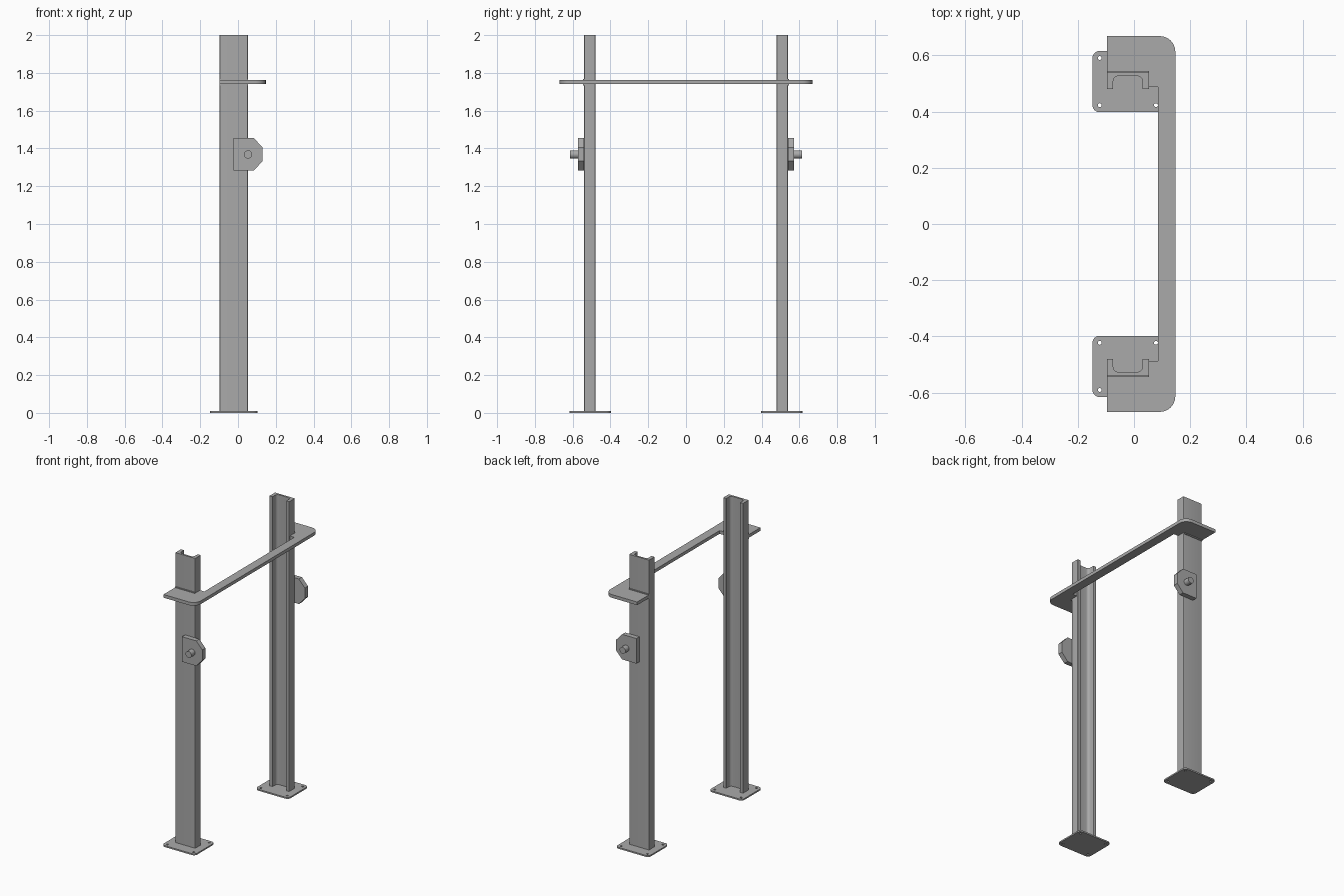
import bpy, bmesh
from math import sin, cos, tan, pi, radians
from mathutils import Vector, Matrix

cube = bpy.data.objects.get("Cube")
if cube:
    bpy.data.objects.remove(cube, do_unlink=True)

steel = bpy.data.materials.new("steel_grey")
steel.use_nodes = True
grey = (0.4, 0.4, 0.4, 1)
steel.diffuse_color = grey
steel.node_tree.nodes["Principled BSDF"].inputs["Base Color"].default_value = grey


def rounded(corners, steps=6):
    """Outline from (x, y, radius) corners, each arc tangent to its two sides."""
    out = []
    for i, (x, y, r) in enumerate(corners):
        p = Vector((x, y))
        if r == 0:
            out.append(p)
            continue
        a = (Vector(corners[i - 1][:2]) - p).normalized()
        b = (Vector(corners[(i + 1) % len(corners)][:2]) - p).normalized()
        half = a.angle(b) / 2
        centre = p + (a + b).normalized() * r / sin(half)
        start = p + a * r / tan(half) - centre
        sweep = pi - 2 * half
        if start.x * (p - centre).y - start.y * (p - centre).x < 0:
            sweep = -sweep
        for k in range(steps + 1):
            t = sweep * k / steps
            out.append(centre + Vector((start.x * cos(t) - start.y * sin(t),
                                        start.x * sin(t) + start.y * cos(t))))
    return out


def circle(x, y, r, n=16):
    return [Vector((x + r * cos(2 * pi * k / n), y + r * sin(2 * pi * k / n)))
            for k in range(n)]


def prism(name, loops, low, high, side=1, upright=False):
    """Extrude outlines (the first may have holes) along z, or along y if upright."""
    bm = bmesh.new()
    edges = []
    for loop in loops:
        vs = [bm.verts.new((p.x, p.y, low)) for p in loop]
        edges += [bm.edges.new((vs[i - 1], vs[i])) for i in range(len(vs))]
    bmesh.ops.triangle_fill(bm, edges=edges, use_beauty=True)
    top = bmesh.ops.extrude_face_region(bm, geom=bm.faces[:])["geom"]
    bmesh.ops.translate(bm, vec=(0, 0, high - low),
                        verts=[v for v in top if isinstance(v, bmesh.types.BMVert)])
    if upright:
        for v in bm.verts:
            v.co.y, v.co.z = v.co.z, v.co.y
    bmesh.ops.transform(bm, matrix=Matrix.Diagonal((1, side, 1, 1)), verts=bm.verts)
    bmesh.ops.recalc_face_normals(bm, faces=bm.faces)
    mesh = bpy.data.meshes.new(name)
    bm.to_mesh(mesh)
    bm.free()
    mesh.materials.append(steel)
    obj = bpy.data.objects.new(name, mesh)
    bpy.context.collection.objects.link(obj)
    bpy.ops.object.select_all(action="DESELECT")
    obj.select_set(True)
    bpy.context.view_layer.objects.active = obj
    bpy.ops.object.shade_smooth_by_angle(angle=radians(35))
    return obj


mid_x, mid_y = -0.022, 0.507      # centre of each foot
left, right = -0.097, 0.053       # width of each post
web, tip = 0.54, 0.48             # outer web face and flange tips

for label, side in (("front", -1), ("back", 1)):
    # foot plate with four bolt holes
    hx, hy = 0.126, 0.109
    foot = rounded([(mid_x + sx * hx, mid_y + sy * hy, 0.025)
                    for sx, sy in ((-1, -1), (1, -1), (1, 1), (-1, 1))])
    holes = [circle(mid_x + sx * 0.1, mid_y + sy * 0.084, 0.007)
             for sx in (-1, 1) for sy in (-1, 1)]
    prism(label + "_foot_plate", [foot] + holes, 0, 0.01, side)

    # channel post, open toward the middle
    channel = rounded([
        (left, tip, 0.003), (left + 0.023, tip, 0.003), (left + 0.023, web - 0.013, 0.019),
        (right - 0.023, web - 0.013, 0.019), (right - 0.023, tip, 0.003),
        (right, tip, 0.003), (right, web, 0.004), (left, web, 0.004)])
    prism(label + "_post", [channel], 0.01, 2, side)

    # weld bead joining the post to the top bar
    bead = [Vector(p) for p in ((left, web - 0.002), (right, web - 0.002),
                                (right, web + 0.005), (left, web + 0.005))]
    prism(label + "_weld", [bead], 1.733, 1.768, side)

    # side bracket with clipped corners, and its stub pin
    bracket = [Vector(p) for p in ((-0.024, 1.283), (0.084, 1.283), (0.13, 1.333),
                                   (0.13, 1.405), (0.084, 1.455), (-0.024, 1.455))]
    prism(label + "_bracket", [bracket], web, 0.573, side, True)
    prism(label + "_bracket_pin", [circle(0.053, 1.368, 0.022, 24)], 0.573, 0.613, side, True)

# flat top bar, hooked around both posts
half = [(0.086, 0.487, 0), (right, 0.487, 0), (right, web, 0),
        (left, web, 0), (left, 0.669, 0), (0.147, 0.669, 0.055)]
bar = rounded(half + [(x, -y, r) for x, y, r in reversed(half)])
prism("top_bar", [bar], 1.74, 1.762)
